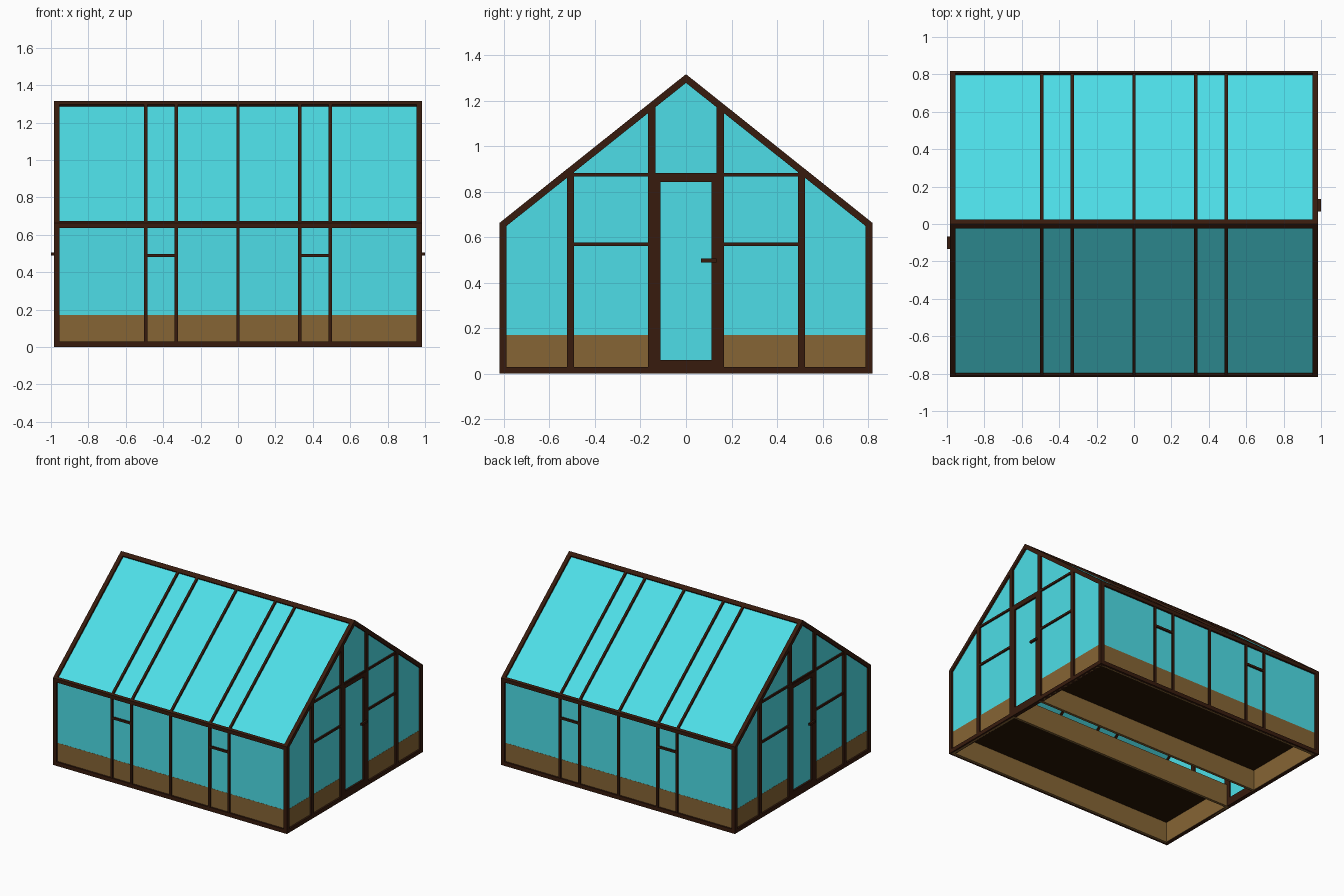
import bpy, bmesh
from mathutils import Vector

if "Cube" in bpy.data.objects:
    bpy.data.objects.remove(bpy.data.objects["Cube"])

HX, HY, EAVE, RIDGE = 0.985, 0.819, 0.663, 1.316


def material(name, rgb):
    m = bpy.data.materials.new(name)
    m.diffuse_color = (*rgb, 1)
    m.use_nodes = True
    m.node_tree.nodes["Principled BSDF"].inputs["Base Color"].default_value = m.diffuse_color
    return m


FRAME = material("dark_timber", (0.038, 0.011, 0.004))
GLASS = material("glass", (0.075, 0.73, 0.80))
WOOD = material("bed_wood", (0.24, 0.13, 0.035))
SOIL = material("soil", (0.022, 0.007, 0.001))


def finish(name, bm, mat):
    bmesh.ops.recalc_face_normals(bm, faces=bm.faces)
    me = bpy.data.meshes.new(name)
    bm.to_mesh(me)
    bm.free()
    ob = bpy.data.objects.new(name, me)
    me.materials.append(mat)
    bpy.context.collection.objects.link(ob)


def bar(name, p, q, width, depth, normal, mat=FRAME):
    """Box from p to q on a surface; its depth goes inward from the outer face."""
    p, q, n = Vector(p), Vector(q), Vector(normal).normalized()
    side = (q - p).normalized().cross(n) * (width / 2)
    bm = bmesh.new()
    face = bm.faces.new([bm.verts.new(c) for c in (p + side, q + side, q - side, p - side)])
    new = bmesh.ops.extrude_face_region(bm, geom=[face], use_keep_orig=True)["geom"]
    bmesh.ops.translate(bm, vec=-n * depth, verts=[g for g in new if isinstance(g, bmesh.types.BMVert)])
    finish(name, bm, mat)


def box(name, x0, x1, y0, y1, z0, z1, mat=FRAME):
    ym = (y0 + y1) / 2
    bar(name, (x0, ym, z1), (x1, ym, z1), abs(y1 - y0), z1 - z0, (0, 0, 1), mat)


slope = Vector((0, HY, RIDGE - EAVE)).normalized()
k = 0.03 / slope.y                      # vertical thickness of the gable rafter
outer = [(-HY, 0), (HY, 0), (HY, EAVE), (0, RIDGE), (-HY, EAVE)]
iy = HY - 0.03
ie = EAVE + 0.03 * slope.z / slope.y - k
inner = [(-iy, 0.03), (iy, 0.03), (iy, ie), (0, RIDGE - k), (-iy, ie)]


def roof_z(y):
    return RIDGE - abs(y) * slope.z / slope.y


for s, end in ((1, "right"), (-1, "left")):
    nx = (s, 0, 0)

    def P(y, z, x=HX):
        return (s * x, s * y, z)

    # Gable outline frame
    bm = bmesh.new()
    rings = [[bm.verts.new(P(y, z, x)) for y, z in prof]
             for prof, x in ((outer, HX), (outer, HX - 0.03), (inner, HX - 0.03), (inner, HX))]
    for r in range(4):
        a, b = rings[r], rings[(r + 1) % 4]
        for i in range(5):
            j = (i + 1) % 5
            bm.faces.new((a[i], a[j], b[j], b[i]))
    finish(f"{end}_gable_frame", bm, FRAME)

    # Gable glass
    bm = bmesh.new()
    f = bm.faces.new([bm.verts.new(P(y * 0.975, z * 0.98 + 0.008, HX - 0.014)) for y, z in outer])
    new = bmesh.ops.extrude_face_region(bm, geom=[f], use_keep_orig=True)["geom"]
    bmesh.ops.translate(bm, vec=(-s * 0.004, 0, 0),
                        verts=[g for g in new if isinstance(g, bmesh.types.BMVert)])
    finish(f"{end}_gable_glass", bm, GLASS)

    # Gable posts and rails
    for t in (1, -1):
        for y in (0.15, 0.508):
            bar(f"{end}_gable_post", P(t * y, 0.01), P(t * y, roof_z(y) - 0.025), 0.032, 0.03, nx)
        bar(f"{end}_gable_rail", P(t * 0.15, 0.569, HX - 0.003), P(t * 0.508, 0.569, HX - 0.003),
            0.016, 0.024, nx)
        bar(f"{end}_door_stile", P(t * 0.124, 0.03), P(t * 0.124, 0.872), 0.026, 0.03, nx)
    bar(f"{end}_upper_rail", P(-0.508, 0.874, HX - 0.003), P(0.508, 0.874, HX - 0.003), 0.016, 0.024, nx)
    # Door rails and handle
    bar(f"{end}_door_top_rail", P(-0.124, 0.857), P(0.124, 0.857), 0.032, 0.03, nx)
    bar(f"{end}_door_bottom_rail", P(-0.124, 0.043), P(0.124, 0.043), 0.032, 0.03, nx)
    bar(f"{end}_door_handle", P(0.067, 0.497, 1.0), P(0.133, 0.497, 1.0), 0.016, 0.015, nx)

for s, side in ((-1, "front"), (1, "back")):
    ny = Vector((0, s, 0))
    nr = Vector((0, s * slope.z, slope.y))
    up = Vector((0, -s * slope.y, slope.z))
    eave = Vector((0, s * HY, EAVE))
    L = Vector((HX - 0.01, 0, 0))
    run = (Vector((0, 0, RIDGE)) - eave).length

    # Wall and roof glass
    mid = Vector((0, s * (HY - 0.014), EAVE / 2))
    bar(f"{side}_wall_glass", mid - L, mid + L, EAVE - 0.03, 0.004, ny, GLASS)
    mid = eave + up * run / 2 - nr * 0.014
    bar(f"{side}_roof_glass", mid - L, mid + L, run - 0.03, 0.004, nr, GLASS)

    # Sill, eave and ridge beams
    for label, p, w, n, d in (("sill", Vector((0, s * HY, 0.015)), 0.03, ny, 0.018),
                              ("eave_beam", Vector((0, s * HY, EAVE - 0.014)), 0.028, ny, 0.028),
                              ("roof_foot", eave + up * 0.008, 0.016, nr, 0.028),
                              ("ridge_beam", eave + up * (run - 0.016), 0.032, nr, 0.028)):
        bar(f"{side}_{label}", p - L, p + L, w, d, n)

    # Wall studs and roof rafters share the same spacing
    y = s * (HY - 0.001)
    for x in (-0.493, -0.33, 0, 0.33, 0.493):
        X = Vector((x, 0, 0)) + eave - nr * 0.001
        bar(f"{side}_stud", (x, y, 0.01), (x, y, EAVE - 0.01), 0.017, 0.026, ny)
        bar(f"{side}_rafter", X + up * 0.01, X + up * (run - 0.01), 0.017, 0.026, nr)
    for t in (1, -1):
        bar(f"{side}_window_rail", (t * 0.33, y, 0.488), (t * 0.493, y, 0.488), 0.016, 0.026, ny)

    # Planting bed: four boards around raised soil
    bx, y0, y1, h, b = HX - 0.013, 0.135, HY - 0.013, 0.17, 0.02
    box(f"{side}_bed_aisle_board", -bx, bx, s * y0, s * (y0 + b), -0.0, h, WOOD)
    box(f"{side}_bed_wall_board", -bx, bx, s * (y1 - b), s * y1, -0.0, h, WOOD)
    for t in (1, -1):
        box(f"{side}_bed_end_board", t * (bx - b), t * bx, s * y0, s * y1, -0.0, h, WOOD)
    box(f"{side}_bed_soil", -bx + b, bx - b, s * (y0 + b), s * (y1 - b), h - 0.015, h - 0.005, SOIL)
